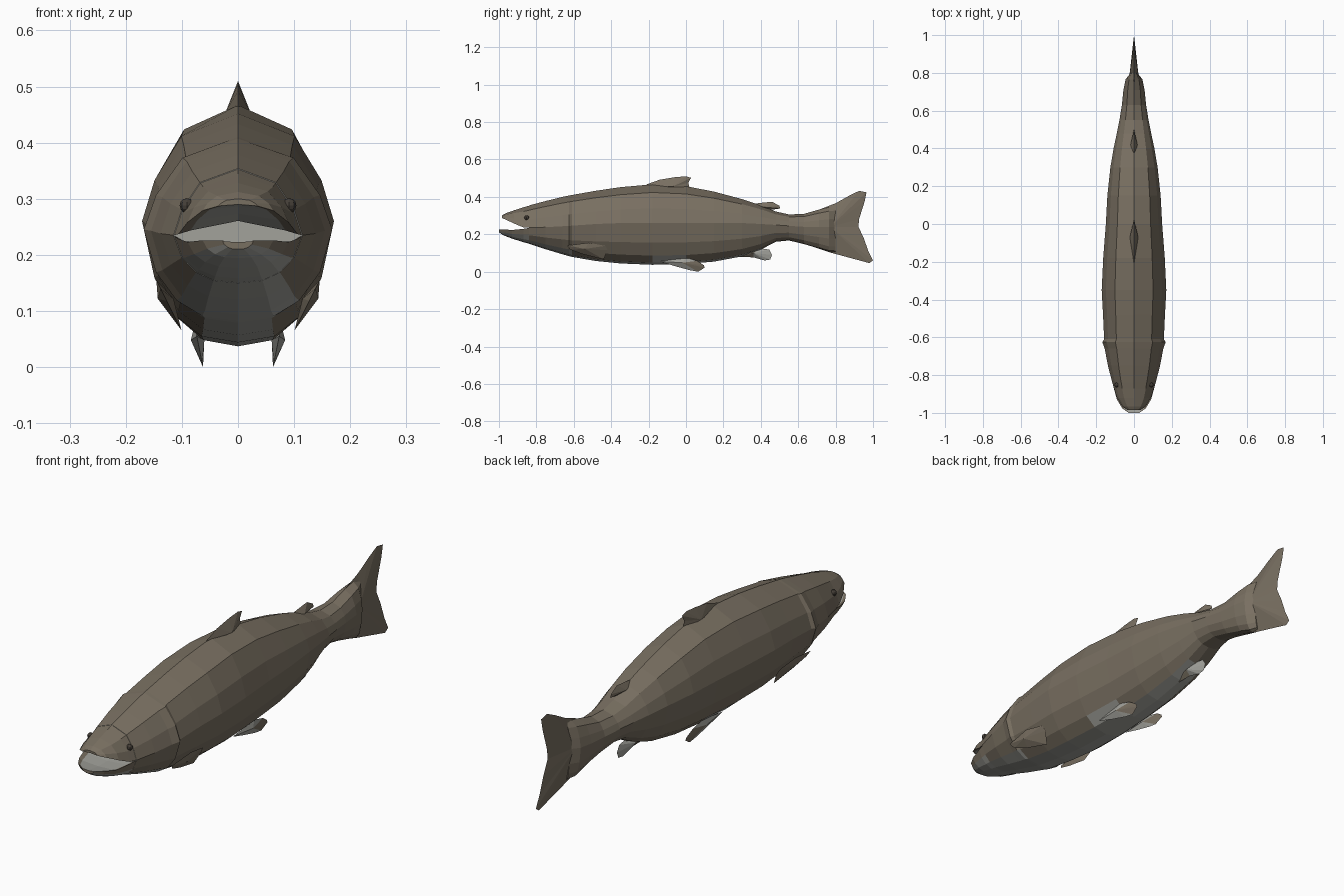
import bpy, bmesh, math

def material(name, rgb):
    m = bpy.data.materials.new(name)
    m.diffuse_color = (*rgb, 1)
    return m

BROWN = material("olive brown skin", (0.19, 0.16, 0.12))
PALE = material("pale grey belly", (0.36, 0.36, 0.33))
DARK = material("dark eye", (0.06, 0.05, 0.04))
MATS = [BROWN, PALE, DARK]

def finish(bm, name):
    bmesh.ops.recalc_face_normals(bm, faces=bm.faces)
    me = bpy.data.meshes.new(name)
    bm.to_mesh(me)
    bm.free()
    for m in MATS:
        me.materials.append(m)
    ob = bpy.data.objects.new(name, me)
    bpy.context.collection.objects.link(ob)
    return ob

def loft(name, half, stations, rule, cap_mat=0):
    """Skin mirrored half sections; stations are (y, top, mid, bottom, half width)."""
    bm = bmesh.new()
    rings = []
    for y, top, mid, bot, w in stations:
        pts = [(x * w, mid + r * ((top - mid) if r > 0 else (mid - bot))) for x, r in half]
        pts += [(-x, z) for x, z in reversed(pts[1:-1])]
        rings.append([bm.verts.new((x, y, z)) for x, z in pts])
    n, h = len(rings[0]), len(half) - 1
    for a, b, s, t in zip(rings, rings[1:], stations, stations[1:]):
        for i in range(n):
            j = (i + 1) % n
            f = bm.faces.new((a[i], a[j], b[j], b[i]))
            row = i if i < h else n - 1 - i
            f.material_index = rule(row, (s[0] + t[0]) / 2)
    bm.faces.new(rings[0]).material_index = cap_mat
    bm.faces.new(rings[-1])
    return finish(bm, name)

def fin(name, outline, root, half, x0=0, lean=0, rule=lambda y: 0, paired=False):
    """Thin double cone: sharp outline in the y-z plane, thick at the root."""
    bm = bmesh.new()
    for s in ((1, -1) if paired else (1,)):
        def X(z):
            return x0 + lean * (z - root[1])
        ring = [bm.verts.new((s * X(z), y, z)) for y, z in outline]
        for side in (-half, half):
            c = bm.verts.new((s * x0 + side, *root))
            for i in range(len(ring)):
                a, b = ring[i], ring[(i + 1) % len(ring)]
                f = bm.faces.new((a, b, c))
                f.material_index = rule((a.co.y + b.co.y) / 2)
    return finish(bm, name)

# Body: from the mouth corner to the flattened tail root
upper = [(0, 1), (.59, .79), (.87, .38), (1, 0)]
lower = [(.87, -.47), (.65, -.78), (.38, -.95), (0, -1)]

def body_rule(row, y):
    if row == 6 and y < 0.4:
        return 1
    return 1 if row == 5 and (y < -0.55 or -0.2 < y < 0.02) else 0

loft("body", upper + lower, [
    (-.84, .354, .235, .150, .115), (-.75, .378, .238, .120, .138),
    (-.66, .400, .243, .093, .155), (-.625, .407, .245, .083, .168),
    (-.61, .410, .246, .079, .158), (-.48, .433, .255, .057, .164),
    (-.35, .452, .26, .044, .171), (-.18, .467, .26, .037, .163),
    (0, .457, .26, .041, .149), (.15, .428, .26, .054, .141),
    (.30, .388, .26, .082, .125), (.40, .355, .255, .118, .108),
    (.48, .322, .25, .160, .091), (.55, .306, .245, .167, .077),
    (.63, .309, .24, .148, .064), (.71, .332, .24, .124, .056),
    (.765, .346, .24, .106, .045), (.80, .35, .24, .105, .018),
], body_rule, cap_mat=1)

# Upper head with a hollow mouth roof
loft("upper_head", upper + [(.8, .06), (0, .22)], [
    (-.985, .300, .287, .287, .035), (-.965, .312, .279, .279, .063),
    (-.92, .328, .258, .258, .090), (-.87, .344, .237, .237, .106),
    (-.835, .354, .235, .235, .115),
], lambda row, y: 1 if row >= 4 else 0)

# Lower jaw with a shallow pale floor
loft("lower_jaw", [(0, -.22), (.84, -.12), (1, 0)] + lower, [
    (-1.0, .226, .226, .210, .028), (-.975, .226, .226, .194, .063),
    (-.93, .223, .223, .177, .090), (-.87, .229, .229, .158, .107),
    (-.835, .235, .235, .149, .115),
], lambda row, y: 0 if row in (1, 2) else 1)

# Tail fin
fin("tail_fin", [(.66, .31), (.72, .335), (.80, .366), (.87, .405), (.925, .432),
                 (.965, .424), (.955, .375), (.925, .28), (.922, .24), (.95, .18),
                 (.975, .11), (1.0, .06), (.98, .046), (.88, .073), (.78, .10),
                 (.66, .14)], (.77, .24), .026)

# Back fins
fin("dorsal_fin", [(-.22, .45), (-.21, .467), (-.14, .492), (-.06, .505), (0, .51),
                   (.027, .502), (.012, .475), (.022, .44)], (-.07, .455), .022)
fin("adipose_fin", [(.34, .36), (.40, .368), (.46, .374), (.50, .352), (.503, .338),
                    (.47, .333), (.44, .33)], (.42, .345), .018)

# Underside fins
fin("anal_fin", [(.26, .095), (.29, .078), (.36, .077), (.42, .060), (.45, .065),
                 (.46, .09), (.445, .118), (.40, .125)], (.36, .10), .02,
    rule=lambda y: 1 if y > .38 else 0)
fin("pelvic_fins", [(-.14, .055), (-.06, .030), (.02, .008), (.065, 0), (.10, .022),
                    (.095, .035), (.06, .058), (0, .075)], (-.02, .048), .012,
    x0=.072, lean=.2, rule=lambda y: 1 if y < .05 else 0, paired=True)
fin("pectoral_fins", [(-.635, .14), (-.62, .118), (-.55, .093), (-.44, .066),
                      (-.42, .115), (-.43, .138), (-.52, .155)], (-.54, .122), .014,
    x0=.129, lean=.5, paired=True)

# Eyes
bm = bmesh.new()
for s in (-1, 1):
    v = bmesh.ops.create_uvsphere(bm, u_segments=8, v_segments=6, radius=.013)["verts"]
    bmesh.ops.translate(bm, verts=v, vec=(s * .091, -.852, .288))
for f in bm.faces:
    f.material_index = 2
finish(bm, "eyes")
